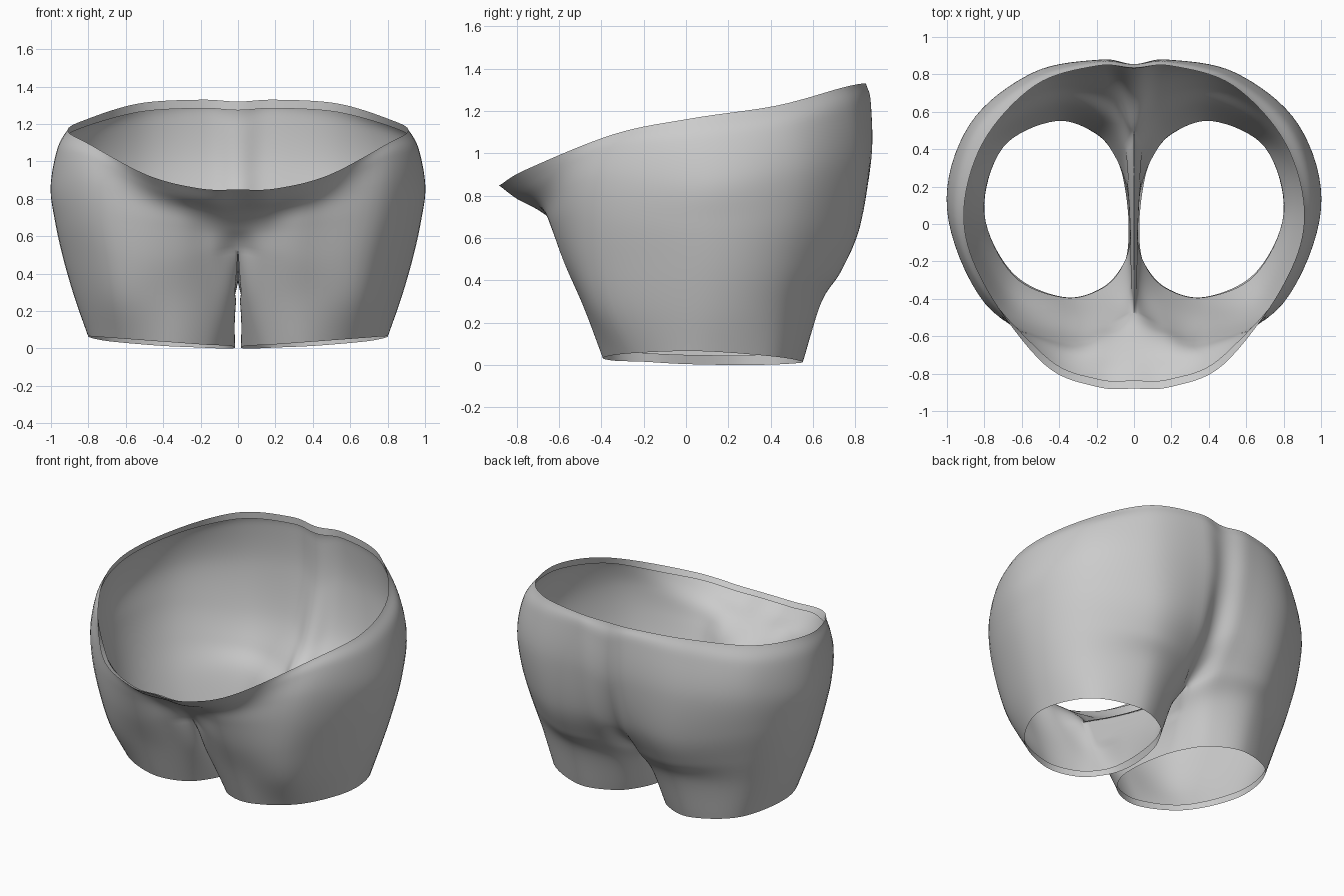
import bpy, bmesh
from mathutils import Vector

if "Cube" in bpy.data.objects:
    bpy.data.objects.remove(bpy.data.objects["Cube"])

STEPS = 8      # subdivisions between control points
CROTCH = 2     # control row where the two legs join

# vertical profile curves of the right half, leg hem to waist, front to back
front_seam = [(.05, -.2, .015), (.02, -.34, .27), (0, -.48, .53), (0, -.58, .64), (0, -.68, .72), (0, -.79, .785), (0, -.88, .85)]
front_inner = [(.17, -.34, .02), (.15, -.44, .27), (.15, -.54, .5), (.16, -.60, .64), (.17, -.68, .73), (.19, -.79, .79), (.2, -.87, .855)]
front_thigh = [(.38, -.39, .035), (.37, -.48, .27), (.37, -.57, .48), (.38, -.63, .66), (.41, -.66, .77), (.45, -.71, .86), (.48, -.75, .925)]
front_hip = [(.65, -.26, .055), (.68, -.38, .27), (.72, -.43, .48), (.77, -.44, .7), (.80, -.42, .88), (.805, -.375, 1.02), (.79, -.34, 1.09)]
side = [(.80, .06, .065), (.87, .06, .27), (.93, .06, .48), (.975, .06, .68), (1.0, .08, .86), (.965, .05, 1.06), (.91, .03, 1.165)]
back_hip = [(.70, .41, .04), (.77, .43, .27), (.83, .46, .48), (.87, .50, .7), (.88, .53, .93), (.86, .49, 1.13), (.81, .43, 1.225)]
buttock = [(.42, .55, .015), (.43, .635, .3), (.46, .72, .45), (.50, .785, .65), (.54, .81, .95), (.54, .78, 1.2), (.53, .74, 1.31)]
back_inner = [(.20, .48, .005), (.16, .57, .27), (.13, .68, .43), (.15, .81, .65), (.17, .875, .97), (.19, .87, 1.24), (.20, .845, 1.33)]
back_seam = [(.09, .34, .0), (.05, .40, .22), (0, .50, .36), (0, .71, .56), (0, .835, .90), (0, .855, 1.2), (0, .835, 1.32)]
# inner leg curves, hem to crotch line
inner_back = [(.035, .18, .0), (.03, .18, .2), (0, .18, .36)]
inner_front = [(.015, -.03, .005), (.02, -.08, .23), (0, -.15, .43)]


def spline(points, first=None, last=None):
    """Smooth curve through points; first and last steer the end tangents."""
    p = [Vector(q) for q in points]
    p = [Vector(first) if first else 2 * p[0] - p[1]] + p + [Vector(last) if last else 2 * p[-1] - p[-2]]
    out = []
    for i in range(1, len(p) - 2):
        a, b, c, d = p[i - 1:i + 3]
        for k in range(STEPS):
            t = k / STEPS
            out.append(.5 * (2 * b + (c - a) * t + (2 * a - 5 * b + 4 * c - d) * t * t
                             + (3 * b - a - 3 * c + d) * t ** 3))
    return out + [p[-2].copy()]


def flip(v):
    return Vector((-v.x, v.y, v.z))


def add_panel(bm, rows):
    grid = [[bm.verts.new((max(v.x, 0), v.y, v.z)) for v in row] for row in rows]
    for lo, hi in zip(grid, grid[1:]):
        for u in range(len(lo) - 1):
            bm.faces.new((lo[u], lo[u + 1], hi[u + 1], hi[u]))


outer = [spline(c) for c in (front_seam, front_inner, front_thigh, front_hip, side,
                             back_hip, buttock, back_inner, back_seam)]
inner = [spline(c) for c in (inner_back, inner_front)]
split = CROTCH * STEPS
for seam in (outer[0], outer[-1]):
    for v in seam[split:]:
        v.x = 0

bm = bmesh.new()
# outer panel from front seam round the hip to back seam
rows = []
for r in range(len(outer[0])):
    row = [c[r] for c in outer]
    ends = [flip(row[1]), flip(row[-2])]
    if r < split:   # ease from the round leg into the joined seam
        w = max(0, (r - split + STEPS) / STEPS) ** 2
        ends = [inner[1 - i][r].lerp(ends[i], w) for i in (0, 1)]
    rows.append(spline(row, *ends))
add_panel(bm, rows)
# inner leg panel up to the crotch line
add_panel(bm, [spline([outer[-1][r], inner[0][r], inner[1][r], outer[0][r]])
               if r > STEPS else
               spline([outer[-1][r], inner[0][r], inner[1][r], outer[0][r]], outer[-2][r], outer[1][r])
               for r in range(split + 1)])
bmesh.ops.remove_doubles(bm, verts=bm.verts, dist=.0002)
bm.normal_update()

# hems turned inward at waist and leg openings
edges = [e for e in bm.edges if e.is_boundary and max(v.co.x for v in e.verts) > .001]
rim = {v for e in edges for v in e.verts}
turned = {}
for v in rim:
    near = [e.other_vert(v) for e in v.link_edges if e.other_vert(v) not in rim]
    along = (near[0].co - v.co).normalized()
    p = v.co + along * .045 - v.normal * .012
    p.x = 0 if v.co.x < .001 else max(p.x, .001)
    turned[v] = p
new = {v: bm.verts.new(p) for v, p in turned.items()}
for e in edges:
    loop = e.link_loops[0]
    a, b = loop.vert, loop.link_loop_next.vert
    bm.faces.new((b, a, new[a], new[b]))

mesh = bpy.data.meshes.new("shorts")
bm.to_mesh(mesh)
bm.free()
shorts = bpy.data.objects.new("shorts", mesh)
bpy.context.collection.objects.link(shorts)
mirror = shorts.modifiers.new("mirror", 'MIRROR')
mirror.merge_threshold = .0005
bpy.context.view_layer.objects.active = shorts
shorts.select_set(True)
bpy.ops.object.shade_smooth_by_angle(angle=1.2)
